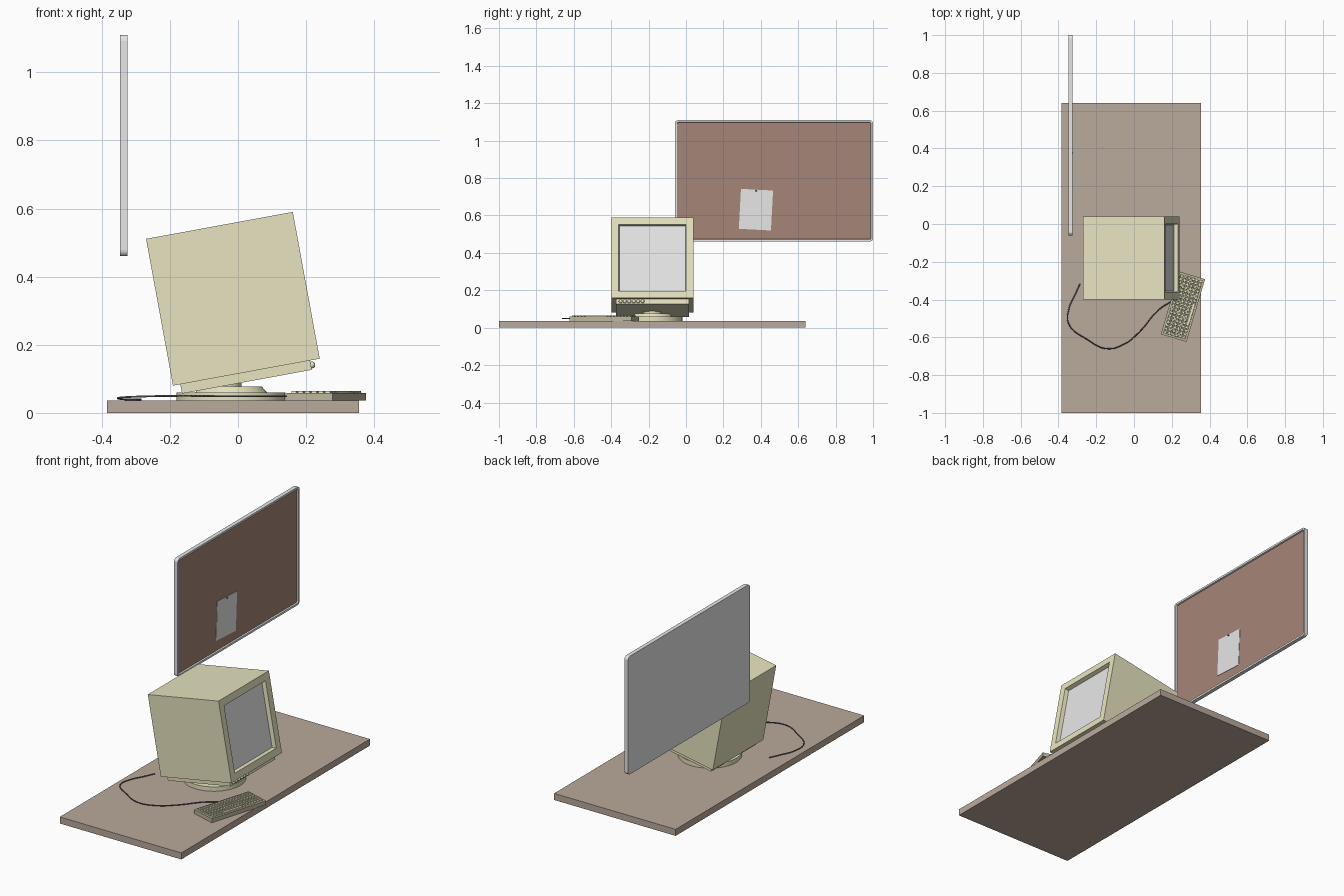
import bpy, bmesh, math
from mathutils import Matrix, Vector

if "Cube" in bpy.data.objects:
    bpy.data.objects.remove(bpy.data.objects["Cube"])


def material(name, rgb):
    m = bpy.data.materials.new(name)
    m.diffuse_color = (*rgb, 1)
    m.use_nodes = True
    m.node_tree.nodes["Principled BSDF"].inputs["Base Color"].default_value = m.diffuse_color
    return m


BEIGE = material("beige_plastic", (0.87, 0.84, 0.57))
GREY = material("light_grey", (0.80, 0.80, 0.80))
WOOD = material("desk_wood", (0.49, 0.40, 0.33))
CORK = material("cork_brown", (0.38, 0.235, 0.185))
OLIVE = material("keyboard_olive", (0.50, 0.47, 0.34))
DARK = material("dark_grey", (0.13, 0.13, 0.15))


def finish(name, bm, mats, matrix=Matrix(), smooth=False):
    bmesh.ops.recalc_face_normals(bm, faces=bm.faces)
    me = bpy.data.meshes.new(name)
    bm.to_mesh(me)
    bm.free()
    ob = bpy.data.objects.new(name, me)
    for m in mats:
        me.materials.append(m)
    bpy.context.collection.objects.link(ob)
    ob.matrix_world = matrix
    if smooth:
        bpy.ops.object.select_all(action='DESELECT')
        ob.select_set(True)
        bpy.context.view_layer.objects.active = ob
        bpy.ops.object.shade_smooth_by_angle(angle=math.radians(35))
    return ob


def add_box(bm, lo, hi):
    lo, hi = Vector(lo), Vector(hi)
    size = hi - lo
    m = Matrix.Translation((lo + hi) / 2) @ Matrix.Diagonal((*size, 1))
    return bmesh.ops.create_cube(bm, size=1, matrix=m)['verts']


def box(name, lo, hi, mat, matrix=Matrix()):
    bm = bmesh.new()
    add_box(bm, lo, hi)
    return finish(name, bm, [mat], matrix)


def disc(name, r1, r2, z0, z1, loc, mat):
    bm = bmesh.new()
    bmesh.ops.create_cone(bm, cap_ends=True, segments=40, radius1=r1, radius2=r2,
                          depth=z1 - z0)
    return finish(name, bm, [mat], Matrix.Translation((*loc, (z0 + z1) / 2)), True)


def recess(bm, border, wall, depth):
    """Cut a recessed panel into the large +x face; the panel gets slot 1."""
    bm.normal_update()
    f = max((f for f in bm.faces if f.normal.x > 0.9), key=lambda f: f.calc_area())
    bmesh.ops.inset_region(bm, faces=[f], thickness=border, use_even_offset=True)
    bmesh.ops.inset_region(bm, faces=[f], thickness=wall, depth=-depth,
                           use_even_offset=True)
    f.material_index = 1


# Desk top
box("desk_top", (-0.385, -1.0, 0), (0.355, 0.64, 0.036), WOOD)

# Monitor case, tilted back, with recessed screen
TILT = Matrix.Translation((-0.015, -0.18, 0.335)) @ Matrix.Rotation(math.radians(-10.4), 4, 'Y')
H = 0.219
bm = bmesh.new()
add_box(bm, (-H, -H, -H), (H, H, H))
recess(bm, 0.039, 0.004, 0.022)
finish("monitor_case", bm, [BEIGE, GREY], TILT)

# Chin under the case with its row of knobs
box("monitor_chin", (-0.197, -0.195, -0.247), (0.19, 0.195, -H), BEIGE, TILT)
bm = bmesh.new()
for i in range(6):
    bmesh.ops.create_uvsphere(bm, u_segments=12, v_segments=8, radius=0.01,
                              matrix=Matrix.Translation((0.193, -0.17 + 0.0235 * i, -0.233)))
finish("monitor_knobs", bm, [BEIGE], TILT, True)

# Swivel stand
STAND = (-0.02, -0.18)
disc("stand_base", 0.16, 0.16, 0.036, 0.06, STAND, BEIGE)
disc("stand_plate", 0.105, 0.09, 0.06, 0.077, STAND, BEIGE)
disc("stand_neck", 0.05, 0.05, 0.07, 0.10, (-0.04, -0.18), BEIGE)

# Keyboard body and keys
KB = Matrix.Translation((0.259, -0.438, 0)) @ Matrix.Rotation(math.radians(-16.5), 4, 'Z')
box("keyboard_body", (-0.071, -0.173, 0.037), (0.071, 0.173, 0.059), OLIVE, KB)
bm = bmesh.new()
ROWS, COLS = 6, 18
px, py = 0.124 / ROWS, 0.328 / COLS
for r in range(ROWS):
    c = 0
    while c < COLS:
        # the space bar fills the middle of the row nearest the user
        span = 7 if (r == ROWS - 1 and c == 4) else 1
        x, y = -0.062 + r * px, -0.164 + c * py
        verts = add_box(bm, (x + 0.002, y + 0.002, 0.058),
                        (x + px - 0.002, y + py * span - 0.002, 0.064))
        mid = Vector((x + px / 2, y + py * span / 2, 0))
        for v in verts:
            if v.co.z > 0.06:
                v.co.x += (mid.x - v.co.x) * 0.2
                v.co.y -= math.copysign(0.0015, v.co.y - mid.y)
        c += span
finish("keyboard_keys", bm, [BEIGE], KB)

# Keyboard cable
cu = bpy.data.curves.new("keyboard_cable", 'CURVE')
cu.dimensions = '3D'
cu.bevel_depth = 0.003
cu.bevel_resolution = 1
cu.resolution_u = 8
path = [(0.215, -0.40, 0.048), (0.13, -0.455, 0.049), (0.03, -0.57, 0.049),
        (-0.05, -0.635, 0.049), (-0.143, -0.66, 0.05), (-0.25, -0.61, 0.049),
        (-0.345, -0.53, 0.045), (-0.345, -0.45, 0.041), (-0.31, -0.37, 0.039),
        (-0.285, -0.315, 0.039)]
sp = cu.splines.new('BEZIER')
sp.bezier_points.add(len(path) - 1)
for bp, co in zip(sp.bezier_points, path):
    bp.co = co
    bp.handle_left_type = bp.handle_right_type = 'AUTO'
sp.use_smooth = True
cu.use_fill_caps = True
cu.materials.append(DARK)
bpy.context.collection.objects.link(bpy.data.objects.new("keyboard_cable", cu))

# Pin board: rounded frame with recessed cork
bm = bmesh.new()
add_box(bm, (-0.347, -0.06, 0.46), (-0.325, 1.0, 1.11))
corners = [e for e in bm.edges
           if abs(e.verts[0].co.x - e.verts[1].co.x) > 0.01]
bmesh.ops.bevel(bm, geom=corners, offset=0.018, segments=4, profile=0.5, affect='EDGES')
recess(bm, 0.011, 0.002, 0.008)
finish("pin_board", bm, [GREY, CORK])

# Pinned note, slightly crooked
note = Matrix.Translation((-0.332, 0.374, 0.631)) @ Matrix.Rotation(math.radians(-3), 4, 'X')
box("paper_note", (-0.001, -0.086, -0.107), (0.001, 0.086, 0.107), GREY, note)
bm = bmesh.new()
bmesh.ops.create_uvsphere(bm, u_segments=10, v_segments=6, radius=0.005)
finish("note_pin", bm, [DARK], Matrix.Translation((-0.329, 0.376, 0.732)), True)
